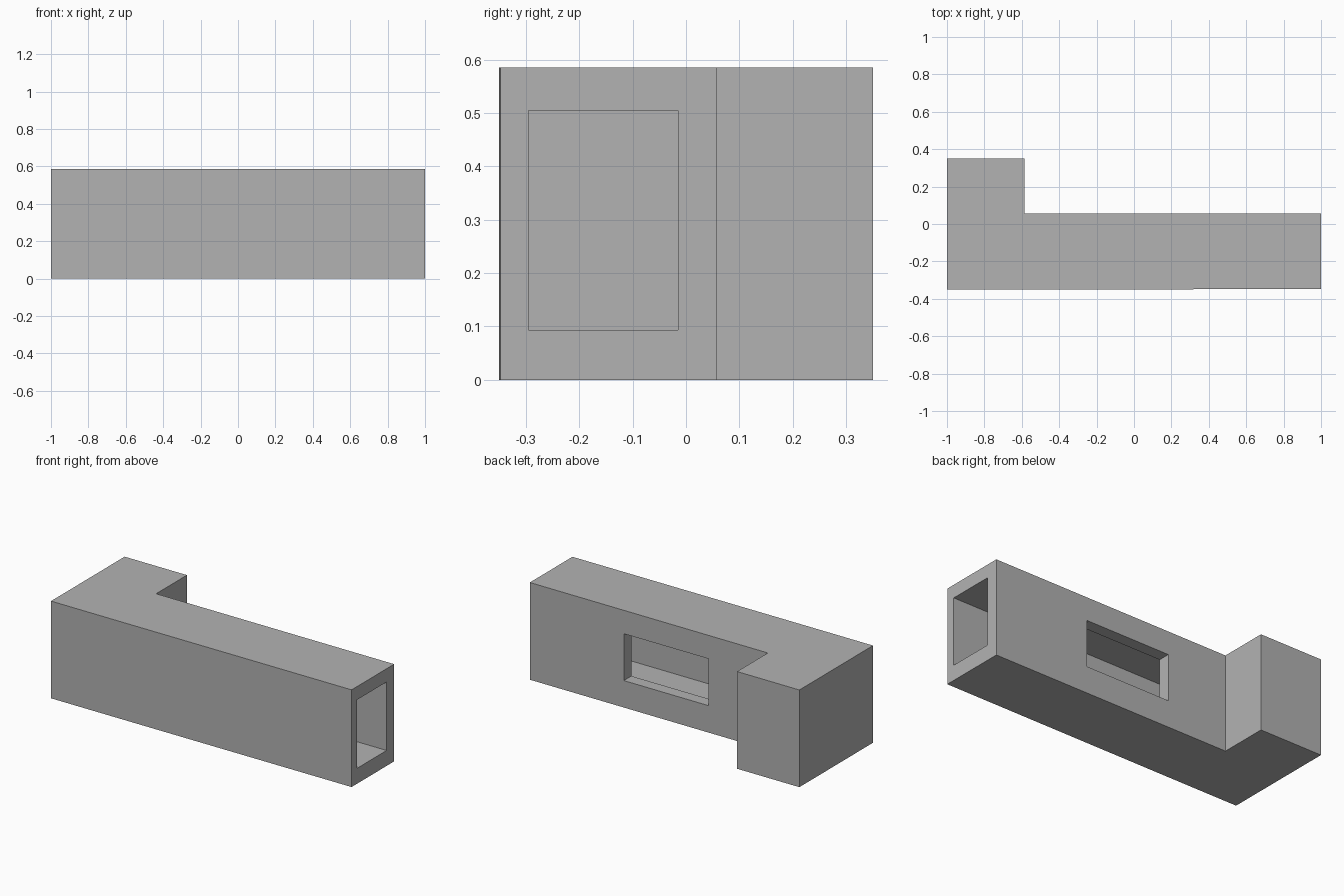
import bpy, bmesh

if "Cube" in bpy.data.objects:
    bpy.data.objects.remove(bpy.data.objects["Cube"], do_unlink=True)

HEIGHT = 0.585

grey = bpy.data.materials.new("plain_grey")
grey.use_nodes = True
colour = (0.448, 0.448, 0.448, 1)
grey.diffuse_color = colour
grey.node_tree.nodes["Principled BSDF"].inputs["Base Color"].default_value = colour


def prism(name, outline, z0, z1):
    """Extrude a flat outline (counter-clockwise seen from above) from z0 to z1."""
    bm = bmesh.new()
    base = bm.faces.new([bm.verts.new((x, y, z0)) for x, y in outline])
    top = bmesh.ops.extrude_face_region(bm, geom=[base])["geom"]
    verts = [v for v in top if isinstance(v, bmesh.types.BMVert)]
    bmesh.ops.translate(bm, verts=verts, vec=(0, 0, z1 - z0))
    bmesh.ops.recalc_face_normals(bm, faces=bm.faces)
    mesh = bpy.data.meshes.new(name)
    bm.to_mesh(mesh)
    bm.free()
    mesh.materials.append(grey)
    obj = bpy.data.objects.new(name, mesh)
    bpy.context.collection.objects.link(obj)
    return obj


def cut(target, name, x, y, z):
    """Subtract a box, given as ranges on each axis, then remove the cutter."""
    box = prism(name, [(x[0], y[0]), (x[1], y[0]), (x[1], y[1]), (x[0], y[1])], *z)
    box.hide_render = True
    mod = target.modifiers.new(name, "BOOLEAN")
    mod.operation = "DIFFERENCE"
    mod.solver = "EXACT"
    mod.object = box
    bpy.context.view_layer.objects.active = target
    bpy.ops.object.modifier_apply(modifier=mod.name)
    bpy.data.objects.remove(box, do_unlink=True)


# L-shaped body: long arm with a short leg turned to the back
body = prism("l_shaped_body", [
    (-1, -0.35), (-0.585, -0.35), (1, -0.348), (1, 0.057),
    (-0.585, 0.057), (-0.585, 0.35), (-1, 0.35)], 0, HEIGHT)

# Hollow channel, open at the end of the arm
cut(body, "channel_cutter", (-0.6, 1.1), (-0.295, -0.015), (0.093, 0.505))

# Window through the back wall into the channel
cut(body, "window_cutter", (-0.19, 0.374), (-0.1, 0.15), (0.162, 0.444))
